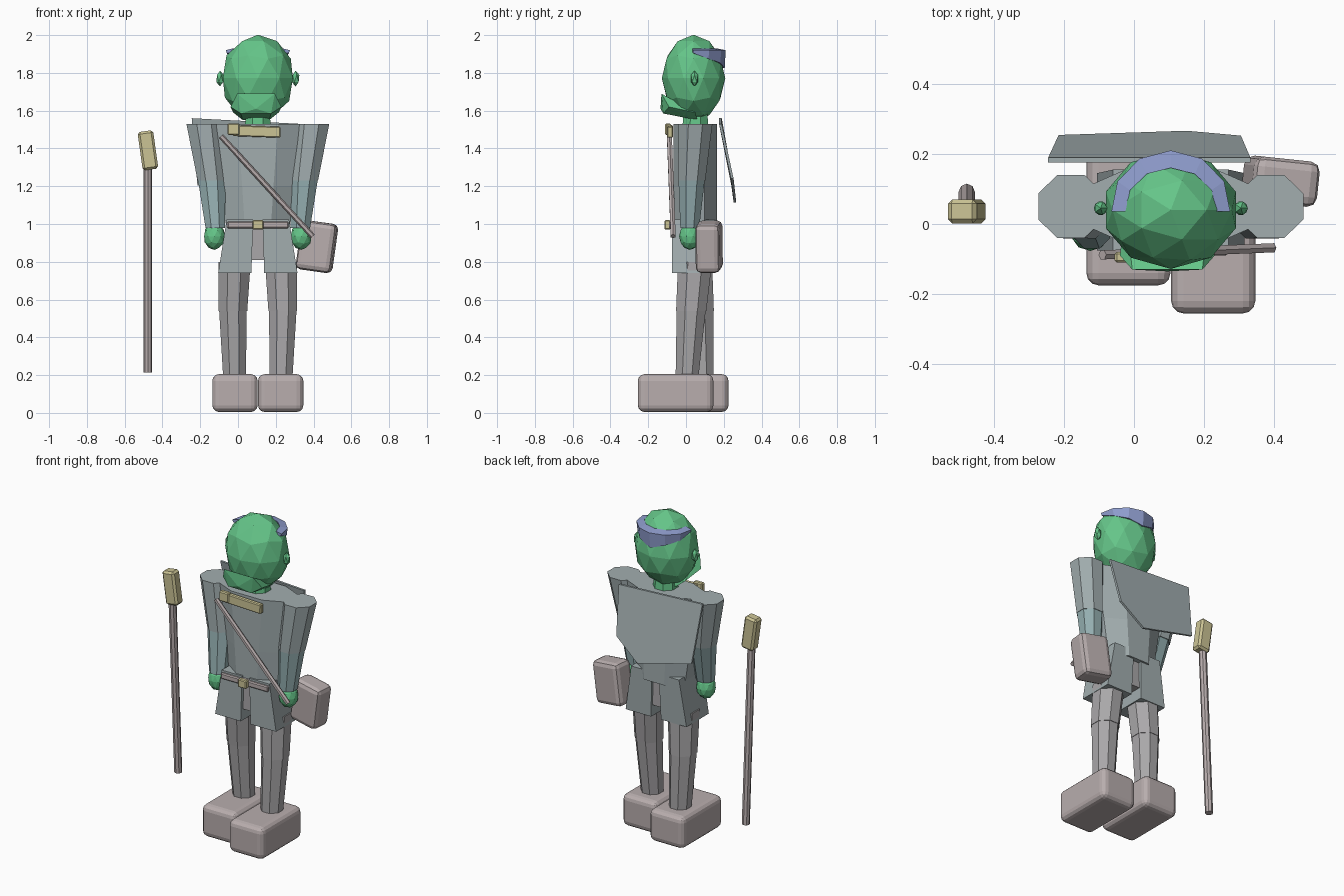
import bpy, bmesh, math
from mathutils import Vector, Matrix, Euler

if "Cube" in bpy.data.objects:
    bpy.data.objects.remove(bpy.data.objects["Cube"])

CX = 0.105  # body centre line


def mat(name, c):
    m = bpy.data.materials.new(name)
    m.diffuse_color = (*c, 1)
    m.use_nodes = True
    m.node_tree.nodes["Principled BSDF"].inputs["Base Color"].default_value = m.diffuse_color
    return m


SKIN = mat("green_skin", (0.13, 0.56, 0.25))
CLOTH = mat("grey_cloth", (0.36, 0.42, 0.43))
SLEEVE = mat("teal_cloth", (0.30, 0.43, 0.44))
PANTS = mat("dark_cloth", (0.40, 0.39, 0.40))
LEATHER = mat("leather", (0.48, 0.42, 0.42))
GOLD = mat("gold", (0.60, 0.55, 0.30))
BLUE = mat("blue_cloth", (0.27, 0.33, 0.60))


def finish(name, bm, m):
    bmesh.ops.recalc_face_normals(bm, faces=bm.faces)
    me = bpy.data.meshes.new(name)
    bm.to_mesh(me)
    bm.free()
    me.materials.append(m)
    ob = bpy.data.objects.new(name, me)
    bpy.context.collection.objects.link(ob)
    return ob


def loft(name, rings, m, n=8):
    """Stack of n-gon rings given as (x, y, z, half width, half depth)."""
    bm = bmesh.new()
    k = 1 / math.cos(math.pi / n)
    loops = []
    for x, y, z, rx, ry in rings:
        angs = [2 * math.pi * (i + 0.5) / n for i in range(n)]
        loops.append([bm.verts.new((x + rx * k * math.cos(a), y + ry * k * math.sin(a), z)) for a in angs])
    for a, b in zip(loops, loops[1:]):
        for i in range(n):
            bm.faces.new((a[i], a[(i + 1) % n], b[(i + 1) % n], b[i]))
    bm.faces.new(loops[0])
    bm.faces.new(loops[-1])
    return finish(name, bm, m)


def box(name, c, s, m, bevel=0.0, seg=1, rot=(0, 0, 0)):
    bm = bmesh.new()
    bmesh.ops.create_cube(bm, size=1)
    bmesh.ops.scale(bm, vec=s, verts=bm.verts)
    if bevel:
        bmesh.ops.bevel(bm, geom=bm.edges[:], offset=bevel, segments=seg, profile=0.5, affect='EDGES')
    r = Euler([math.radians(a) for a in rot]).to_matrix().to_4x4()
    bmesh.ops.transform(bm, matrix=Matrix.Translation(c) @ r, verts=bm.verts)
    return finish(name, bm, m)


def ball(name, c, s, m, sub):
    bm = bmesh.new()
    bmesh.ops.create_icosphere(bm, subdivisions=sub, radius=1)
    bmesh.ops.transform(bm, matrix=Matrix.Translation(c) @ Matrix.Diagonal((*s, 1)), verts=bm.verts)
    return finish(name, bm, m)


def rod(name, p, q, r, m, n=6):
    p, q = Vector(p), Vector(q)
    bm = bmesh.new()
    bmesh.ops.create_cone(bm, cap_ends=True, segments=n, radius1=r, radius2=r, depth=(q - p).length)
    rot = (q - p).to_track_quat('Z', 'Y').to_matrix().to_4x4()
    bmesh.ops.transform(bm, matrix=Matrix.Translation((p + q) / 2) @ rot, verts=bm.verts)
    return finish(name, bm, m)


# head, jaw, neck
ball("head", (CX, 0.04, 1.772), (0.195, 0.168, 0.23), SKIN, 2)
loft("neck", [(CX, 0.05, 1.50, 0.07, 0.07), (CX, 0.05, 1.62, 0.06, 0.06)], SKIN)
bm = bmesh.new()
for s in (-1, 1):
    for dx, y, z in [(0.10, -0.13, 1.69), (0.135, -0.09, 1.62), (0.08, -0.12, 1.585),
                     (0.12, 0.05, 1.59), (0.07, 0.06, 1.55)]:
        bm.verts.new((CX - 0.01 + s * dx, y, z))
bm.verts.new((CX - 0.01, -0.135, 1.61))
bmesh.ops.convex_hull(bm, input=bm.verts[:])
finish("jaw", bm, SKIN)

# headband wrapped around the back of the head
bm = bmesh.new()
rows = []
N = 6
for i in range(N + 1):
    a = math.radians(-5 + 190 * i / N)
    w = math.sin(math.pi * i / N)
    c, s = math.cos(a), math.sin(a)
    low = 1.905 - 0.06 * w - (0.02 if i == N // 2 else 0)
    rows.append([bm.verts.new((CX + 0.165 * c, 0.05 + (0.155 * s), low)),
                 bm.verts.new((CX + 0.17 * c, 0.05 + 0.16 * s, 1.92)),
                 bm.verts.new((CX + 0.13 * c, 0.045 + 0.115 * s, 1.93)),
                 bm.verts.new((CX + 0.13 * c, 0.045 + 0.115 * s, low))])
for a, b in zip(rows, rows[1:]):
    for k in range(4):
        bm.faces.new((a[k], a[(k + 1) % 4], b[(k + 1) % 4], b[k]))
bm.faces.new(rows[0])
bm.faces.new(rows[-1])
finish("headband", bm, BLUE)

# torso and hips
loft("torso", [(CX, 0.05, 0.97, 0.165, 0.115), (CX, 0.05, 1.20, 0.20, 0.115),
               (CX, 0.05, 1.53, 0.26, 0.115)], CLOTH)
box("hips", (CX, 0.04, 0.91), (0.30, 0.19, 0.20), PANTS)
box("belt", (CX, 0.03, 0.995), (0.325, 0.24, 0.036), LEATHER, 0.006)
box("buckle", (CX, -0.098, 0.995), (0.058, 0.03, 0.05), GOLD, 0.005)

# paired parts; the right foot steps forward
for side, s, foot_y, hand_y in (("left", -1, 0.085, -0.02), ("right", 1, 0.005, 0.02)):
    X = lambda d: CX + s * d
    ball(side + "_ear", (X(0.20), 0.045, 1.77), (0.022, 0.022, 0.042), SKIN, 1)
    loft(side + "_upper_arm", [(X(0.245), 0.03, 1.23, 0.074, 0.072),
                               (X(0.285), 0.05, 1.53, 0.093, 0.09)], CLOTH)
    loft(side + "_forearm", [(X(0.225), hand_y, 0.98, 0.052, 0.05),
                             (X(0.245), 0.03, 1.24, 0.073, 0.07)], SLEEVE)
    ball(side + "_hand", (X(0.23), hand_y, 0.935), (0.057, 0.057, 0.072), SKIN, 2)
    loft(side + "_tunic_flap", [(X(0.122), 0.035, 0.74, 0.088, 0.11),
                                (X(0.095), 0.04, 1.025, 0.07, 0.115)], CLOTH, 4)
    ky = 0.5 * (foot_y + 0.05)
    loft(side + "_thigh", [(X(0.132), ky, 0.54, 0.076, 0.08),
                           (X(0.123), 0.048, 0.80, 0.085, 0.09)], PANTS)
    loft(side + "_shin", [(X(0.123), foot_y, 0.18, 0.06, 0.06),
                          (X(0.132), ky, 0.545, 0.073, 0.077)], PANTS)
    box(side + "_boot", (X(0.121), foot_y - 0.06, 0.105), (0.24, 0.40, 0.20), LEATHER, 0.035, 3)

# cape plate on the back
bm = bmesh.new()
outline = [(-0.245, 0.175, 1.56), (0.332, 0.175, 1.53), (0.305, 0.238, 1.24),
           (0.15, 0.252, 1.115), (-0.215, 0.24, 1.205)]
front = [bm.verts.new(p) for p in outline]
back = [bm.verts.new((x, y + 0.014, z)) for x, y, z in outline]
bm.faces.new(front)
bm.faces.new(back)
for i in range(5):
    j = (i + 1) % 5
    bm.faces.new((front[i], front[j], back[j], back[i]))
finish("cape", bm, CLOTH)

# clasp, strap and bag
box("clasp_bar", (0.10, -0.085, 1.49), (0.25, 0.03, 0.058), GOLD, 0.005, rot=(0, 2, 0))
box("clasp_knob", (-0.023, -0.095, 1.502), (0.064, 0.03, 0.062), GOLD, 0.006)
rod("strap", (-0.09, -0.088, 1.465), (0.395, -0.068, 0.935), 0.015, LEATHER)
box("bag", (0.418, 0.122, 0.88), (0.19, 0.13, 0.262), LEATHER, 0.028, 2, (0, 8, -6))

# staff
rod("staff", (-0.477, 0.092, 0.215), (-0.477, 0.035, 1.32), 0.023, LEATHER, 8)
box("staff_head", (-0.477, 0.036, 1.39), (0.083, 0.068, 0.205), GOLD, 0.012, 1, (0, -8, 0))
